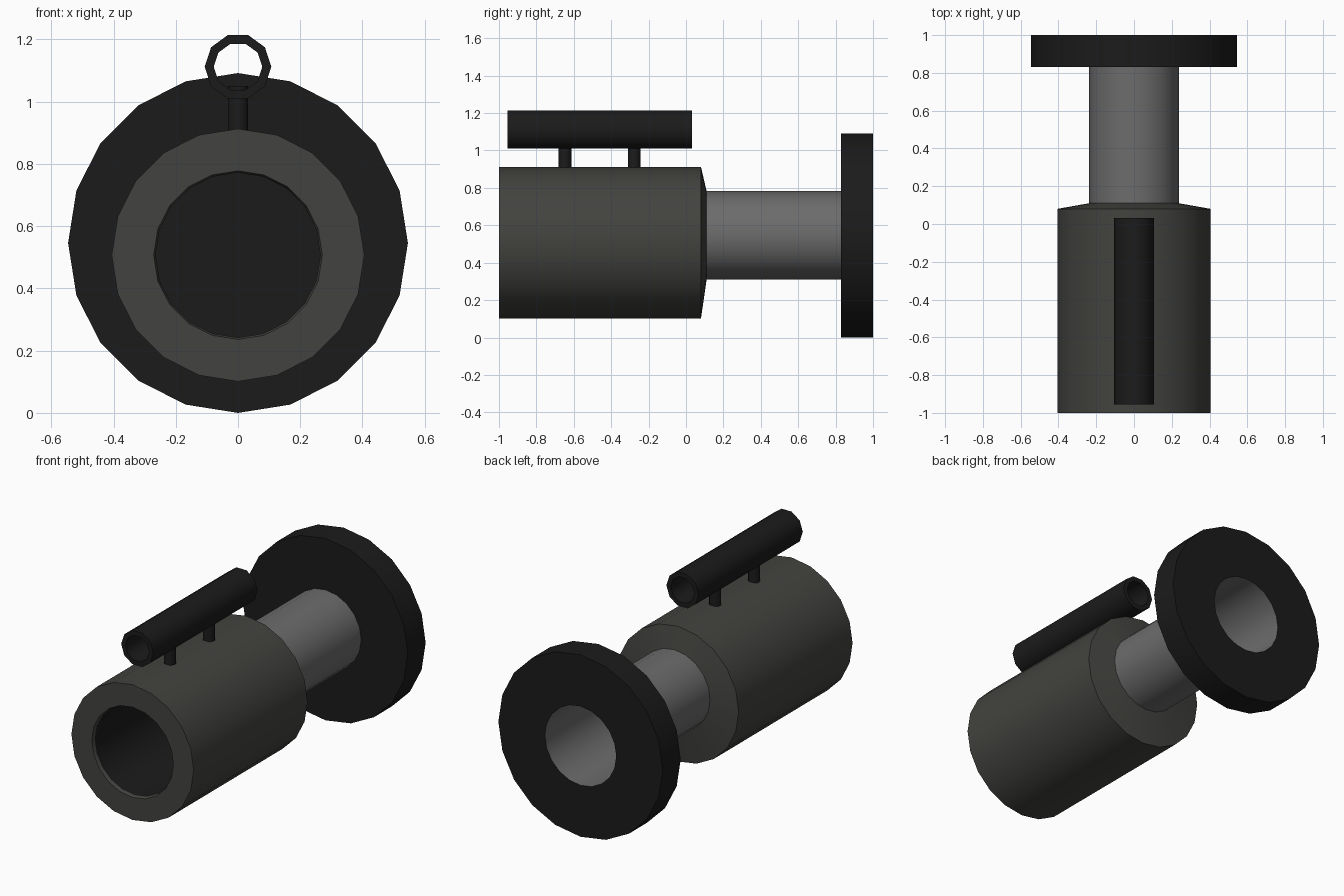
import bpy, bmesh
from math import sin, cos, pi, radians

if "Cube" in bpy.data.objects:
    bpy.data.objects.remove(bpy.data.objects["Cube"])


def material(name, rgb):
    m = bpy.data.materials.new(name)
    m.diffuse_color = (*rgb, 1)
    m.use_nodes = True
    m.node_tree.nodes["Principled BSDF"].inputs["Base Color"].default_value = m.diffuse_color
    return m


BODY = material("dark_grey", (0.055, 0.055, 0.05))
STEEL = material("mid_grey", (0.15, 0.15, 0.15))
BLACK = material("near_black", (0.011, 0.011, 0.011))


def finish(name, bm, mat):
    bmesh.ops.recalc_face_normals(bm, faces=bm.faces)
    me = bpy.data.meshes.new(name)
    bm.to_mesh(me)
    bm.free()
    me.materials.append(mat)
    ob = bpy.data.objects.new(name, me)
    bpy.context.collection.objects.link(ob)
    bpy.ops.object.select_all(action='DESELECT')
    ob.select_set(True)
    bpy.context.view_layer.objects.active = ob
    bpy.ops.object.shade_smooth_by_angle(angle=radians(40))
    return ob


def lathe(name, rings, sides, mat, closed=False, cap_end=False):
    """Skin rings of (radius, y, centre z) along the y axis."""
    bm = bmesh.new()
    loops = [[bm.verts.new((r * cos(2 * pi * i / sides), y, zc + r * sin(2 * pi * i / sides)))
              for i in range(sides)] for r, y, zc in rings]
    pairs = list(zip(loops, loops[1:]))
    if closed:
        pairs.append((loops[-1], loops[0]))
    for a, b in pairs:
        for i in range(sides):
            j = (i + 1) % sides
            bm.faces.new((a[i], a[j], b[j], b[i]))
    if cap_end:
        bm.faces.new(loops[-1])
    return finish(name, bm, mat)


# Main barrel: lip, front ring, wall and shoulder tapering to the shaft
zb, zs = 0.507, 0.546
lathe("barrel", [(0.265, -0.98, zb), (0.271, -1, zb), (0.406, -1, zb),
                 (0.406, 0.08, zb), (0.237, 0.11, zs)], 20, BODY)

# Dark bore inside the barrel, closed at its far end
lathe("bore", [(0.265, -0.98, zb), (0.265, 0.07, zb)], 20, BLACK, cap_end=True)

# Hollow shaft, open at the back
lathe("shaft", [(0.237, 0.11, zs), (0.237, 1, zs)], 20, STEEL)

# Large rear flange around the shaft
lathe("flange", [(0.237, 0.83, zs), (0.546, 0.83, zs),
                 (0.546, 1, zs), (0.237, 1, zs)], 20, BLACK)

# Sight tube above the barrel
zt = 1.112
lathe("sight_tube", [(0.107, -0.955, zt), (0.107, 0.033, zt),
                     (0.078, 0.033, zt), (0.078, -0.955, zt)], 10, BLACK, closed=True)

# Two posts carrying the sight tube
for name, y in (("front_post", -0.647), ("rear_post", -0.277)):
    bm = bmesh.new()
    bmesh.ops.create_cone(bm, cap_ends=True, segments=10, radius1=0.034, radius2=0.034, depth=0.17)
    bmesh.ops.translate(bm, verts=bm.verts, vec=(0, y, 0.965))
    finish(name, bm, BLACK)
